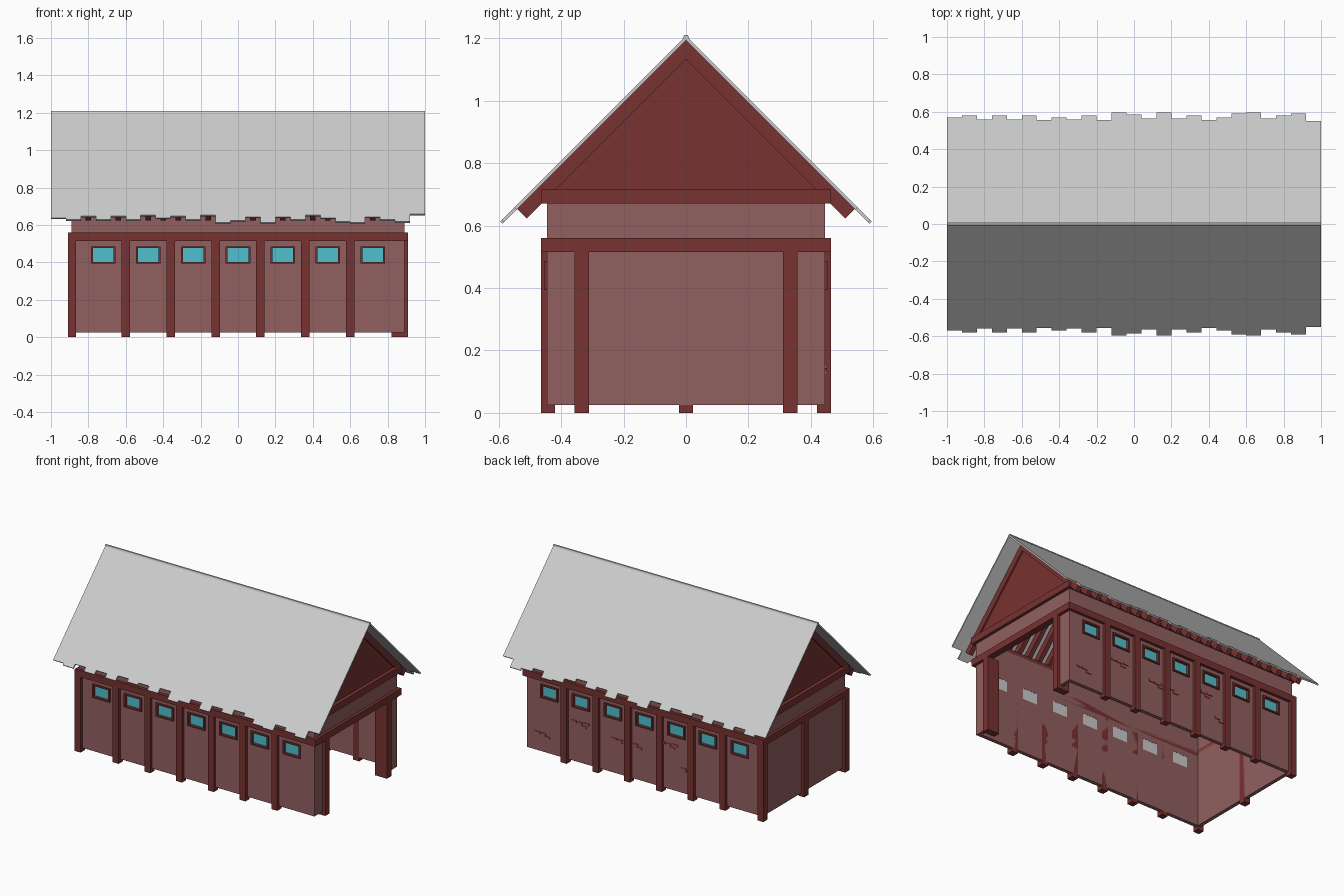
import bpy, bmesh

if "Cube" in bpy.data.objects:
    bpy.data.objects.remove(bpy.data.objects["Cube"])


def material(name, rgb):
    m = bpy.data.materials.new(name)
    m.diffuse_color = (*rgb, 1)
    m.use_nodes = True
    m.node_tree.nodes["Principled BSDF"].inputs["Base Color"].default_value = m.diffuse_color
    return m


WALL = material("faded_red", (0.29, 0.115, 0.115))
TRIM = material("dark_red", (0.19, 0.032, 0.032))
GLASS = material("teal_glass", (0.08, 0.53, 0.62))
BRICK = material("bright_brick", (0.42, 0.09, 0.09))


def prism(bm, pts, x0, x1):
    """Extrude a (y, z) outline from x0 to x1."""
    a = [bm.verts.new((x0, y, z)) for y, z in pts]
    b = [bm.verts.new((x1, y, z)) for y, z in pts]
    bm.faces.new(a)
    bm.faces.new(b[::-1])
    n = len(pts)
    for i in range(n):
        j = (i + 1) % n
        bm.faces.new((a[j], a[i], b[i], b[j]))


def part(name, boxes=(), mat=None, prisms=()):
    """One object from boxes (x0,x1,y0,y1,z0,z1) and prisms (pts,x0,x1)."""
    bm = bmesh.new()
    for x0, x1, y0, y1, z0, z1 in boxes:
        prism(bm, [(y0, z0), (y1, z0), (y1, z1), (y0, z1)], x0, x1)
    for pts, x0, x1 in prisms:
        prism(bm, pts, x0, x1)
    bmesh.ops.recalc_face_normals(bm, faces=bm.faces)
    me = bpy.data.meshes.new(name)
    bm.to_mesh(me)
    bm.free()
    if mat:
        me.materials.append(mat)
    ob = bpy.data.objects.new(name, me)
    bpy.context.collection.objects.link(ob)
    return ob


def both(x0, x1, y0, y1, z0, z1):
    """A box and its mirror image across y = 0."""
    return [(x0, x1, y0, y1, z0, z1), (x0, x1, -y1, -y0, z0, z1)]


def mirror_pts(pts):
    return [(-y, z) for y, z in pts]


def cut(target, name, boxes):
    c = part(name, boxes)
    c.hide_render = True
    c.display_type = 'WIRE'
    m = target.modifiers.new(name, 'BOOLEAN')
    m.operation = 'DIFFERENCE'
    m.solver = 'EXACT'
    m.object = c


window_x = [-0.72 + 0.24 * i for i in range(7)]

# Wall shell: hollow, no floor, open doorway on the right, window holes
walls = part("walls", [(-0.89, 0.89, -0.445, 0.445, 0.025, 0.69)], WALL)
cut(walls, "interior_cutter", [(-0.865, 0.865, -0.42, 0.42, -0.1, 0.9)])
cut(walls, "doorway_cutter", [(0.8, 1.0, -0.33, 0.33, -0.1, 0.53)])
cut(walls, "window_cutter",
    [(x - 0.056, x + 0.056, -0.6, 0.6, 0.402, 0.477) for x in window_x])

# Windows: frames, glass and plain inner panels
frames, glass, backs = [], [], []
for x in window_x:
    for s in (-1, 1):
        frames += both(x - 0.066 if s < 0 else x + 0.055,
                       x - 0.055 if s < 0 else x + 0.066,
                       0.435, 0.455, 0.393, 0.486)
    frames += both(x - 0.055, x + 0.055, 0.435, 0.455, 0.393, 0.403)
    frames += both(x - 0.055, x + 0.055, 0.435, 0.455, 0.476, 0.486)
    glass += both(x - 0.056, x + 0.056, 0.432, 0.437, 0.402, 0.477)
    backs += both(x - 0.056, x + 0.056, 0.421, 0.430, 0.402, 0.477)
part("window_frames", frames, TRIM)
part("window_glass", glass, GLASS)
part("window_inner_panels", backs)

# Posts along the sides, left corners and left middle
posts = []
for x in [-0.8875, -0.6, -0.36, -0.12, 0.12, 0.36, 0.6]:
    posts += both(x - 0.0225, x + 0.0225, 0.42, 0.465, 0, 0.516)
posts.append((-0.91, -0.865, -0.0225, 0.0225, 0, 0.516))
part("wall_posts", posts, TRIM)
part("door_posts", both(0.82, 0.91, 0.31, 0.357, 0, 0.516), TRIM)


def ring(z0, z1):
    """Four beams around the building."""
    return both(-0.91, 0.91, 0.42, 0.465, z0, z1) + [
        (-0.91, -0.865, -0.42, 0.42, z0, z1),
        (0.865, 0.91, -0.42, 0.42, z0, z1)]


part("middle_beams", ring(0.515, 0.56), TRIM)
part("upper_beams", ring(0.67, 0.715), TRIM)

# Gable panels
tri = [(-0.45, 0.7), (0.45, 0.7), (0, 1.15)]
part("gable_panels", mat=TRIM,
     prisms=[(tri, -0.885, -0.87), (tri, 0.87, 0.885)])

# Rafters under the roof
half = [(0, 1.193), (0.54, 0.653), (0.51, 0.623), (0, 1.133)]
rafters = []
for i in range(23):
    x = -0.88 + 0.08 * i
    for p in (half, mirror_pts(half)):
        rafters.append((p, x - 0.015, x + 0.015))
part("rafters", mat=TRIM, prisms=rafters)

# Roof sheets with uneven eaves
reach = [57, 58, 56, 58, 56, 58, 55.5, 57, 56, 58, 55.5, 59.5, 58.5,
         56.5, 59.5, 56.5, 58, 55.5, 57, 59, 59.5, 56.5, 58, 59, 55]
sheets = []
for i, r in enumerate(reach):
    e = r / 100
    p = [(0, 1.208), (e, 1.208 - e), (e - 0.007, 1.201 - e), (0, 1.194)]
    for q in (p, mirror_pts(p)):
        sheets.append((q, -1 + 0.08 * i, -0.92 + 0.08 * i))
part("roof_sheets", prisms=sheets)
part("ridge_cap", prisms=[([(-0.011, 1.199), (0.011, 1.199),
                           (0.006, 1.21), (-0.006, 1.21)], -1, 1)])

# Exposed bricks on the back wall
bricks = []
clusters = [(0.766, 0.147, 3), (0.49, 0.295, 4), (0.19, 0.255, 4),
            (0.07, 0.26, 2), (-0.18, 0.33, 4), (-0.295, 0.19, 2)]
offsets = [(0, 0), (-0.03, -0.018), (0.045, 0.002), (-0.05, 0.004)]
for cx, cz, n in clusters:
    for dx, dz in offsets[:n]:
        x, z = cx + dx, cz + dz
        bricks.append((x - 0.02, x + 0.02, 0.44, 0.451, z - 0.007, z + 0.007))
part("exposed_bricks", bricks, BRICK)
